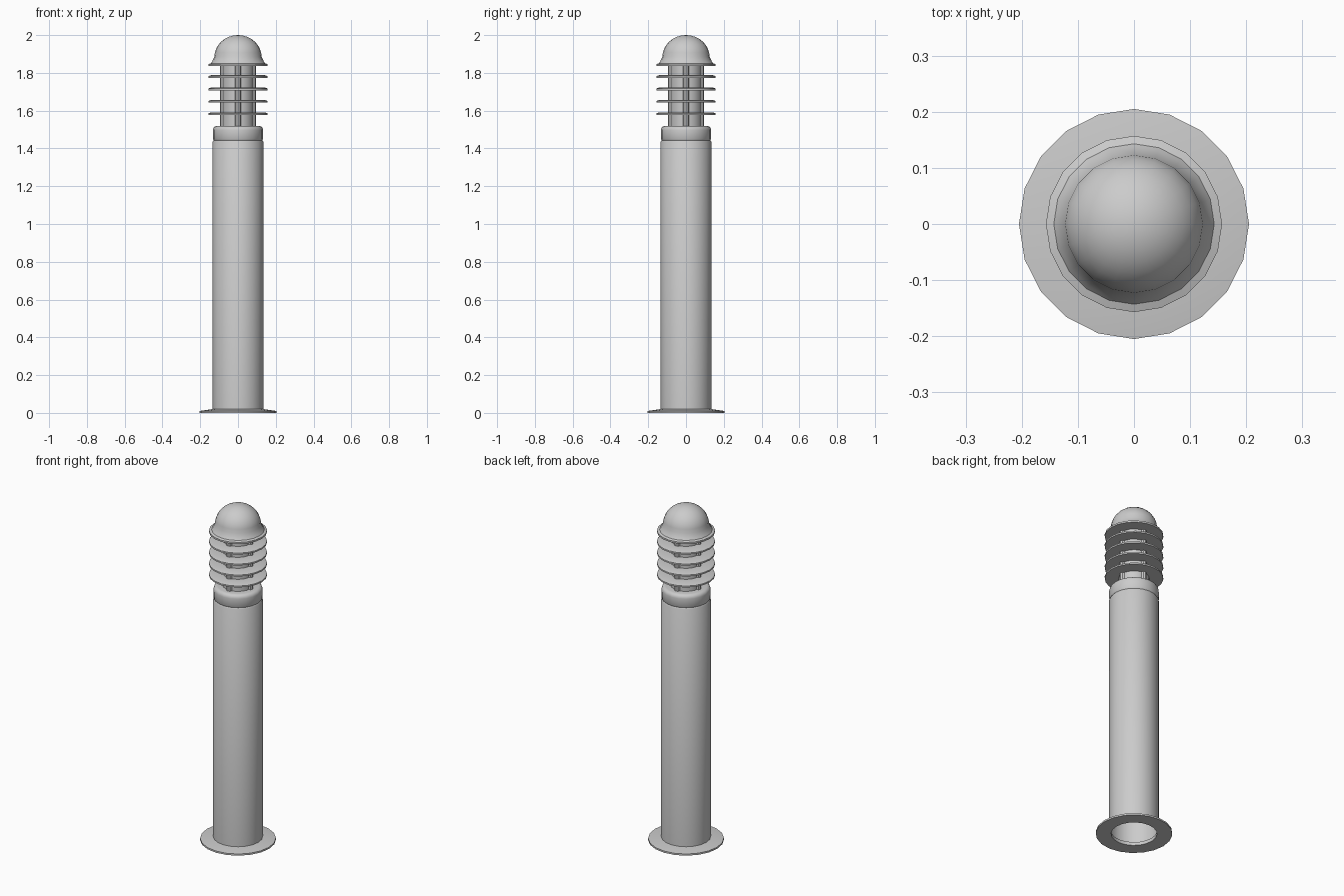
import bpy
import bmesh
from math import cos, sin, pi, radians
from mathutils import Vector

SIDES = 20

cube = bpy.data.objects.get("Cube")
if cube:
    bpy.data.objects.remove(cube, do_unlink=True)

grey = bpy.data.materials.new("light_grey_metal")
grey.use_nodes = True
grey.diffuse_color = (0.6, 0.6, 0.6, 1)
grey.node_tree.nodes["Principled BSDF"].inputs["Base Color"].default_value = (0.6, 0.6, 0.6, 1)


def lathe(name, profile, closed=False, sides=SIDES, centre=(0, 0)):
    """Turn a (radius, height) profile, listed bottom to top, around a vertical axis."""
    bm = bmesh.new()
    verts = [bm.verts.new((r, 0, z)) for r, z in profile]
    pairs = list(zip(verts, verts[1:]))
    if closed:
        pairs.append((verts[-1], verts[0]))
    edges = [bm.edges.new(p) for p in pairs]
    bmesh.ops.spin(bm, geom=verts + edges, cent=(0, 0, 0), axis=(0, 0, 1),
                   angle=2 * pi, steps=sides, use_duplicate=False)
    bmesh.ops.remove_doubles(bm, verts=bm.verts[:], dist=0.0005)
    bmesh.ops.recalc_face_normals(bm, faces=bm.faces[:])
    bmesh.ops.translate(bm, verts=bm.verts[:], vec=Vector((*centre, 0)))
    mesh = bpy.data.meshes.new(name)
    bm.to_mesh(mesh)
    bm.free()
    mesh.materials.append(grey)
    obj = bpy.data.objects.new(name, mesh)
    bpy.context.collection.objects.link(obj)
    bpy.ops.object.select_all(action="DESELECT")
    obj.select_set(True)
    bpy.context.view_layer.objects.active = obj
    bpy.ops.object.shade_smooth_by_angle(angle=radians(35))
    return obj


# Ground flange, a thin ring sloping up to the post
lathe("base_flange", [(0.123, 0), (0.205, 0), (0.205, 0.01), (0.135, 0.02), (0.123, 0.02)],
      closed=True)

# Hollow post, open underneath
lathe("post", [(0.134, 0.004), (0.134, 1.435), (0.129, 1.443), (0, 1.443)])

# Collar with a rounded top edge
round_edge = [(0.111 + 0.022 * cos(a), 1.497 + 0.022 * sin(a))
              for a in (i * pi / 8 for i in range(5))]
lathe("collar", [(0, 1.443), (0.129, 1.443), (0.133, 1.45)] + round_edge + [(0, 1.519)])

# Lamp core and the four rods carrying the louvres
lathe("lamp_core", [(0, 1.515), (0.083, 1.515), (0.083, 1.85), (0, 1.85)])
for i, side in enumerate(("left", "back", "right", "front")):
    a = i * pi / 2
    lathe(f"support_rod_{side}", [(0, 1.515), (0.016, 1.515), (0.016, 1.85), (0, 1.85)],
          sides=8, centre=(0.08 * cos(a), 0.08 * sin(a)))

# Louvre rings
for i in range(4):
    z = 1.577 + i * 0.0655
    lathe(f"louvre_{i + 1}", [(0.075, z), (0.157, z), (0.157, z + 0.009),
                              (0.143, z + 0.014), (0.075, z + 0.014)], closed=True)

# Domed cap with a brim and a flared foot
dome = [(0.125 * cos(a), 1.885 + 0.115 * sin(a)) for a in (i * pi / 16 for i in range(8))]
lathe("domed_cap", [(0, 1.836), (0.157, 1.836), (0.157, 1.846), (0.143, 1.851),
                    (0.137, 1.86)] + dome + [(0, 2.0)])
